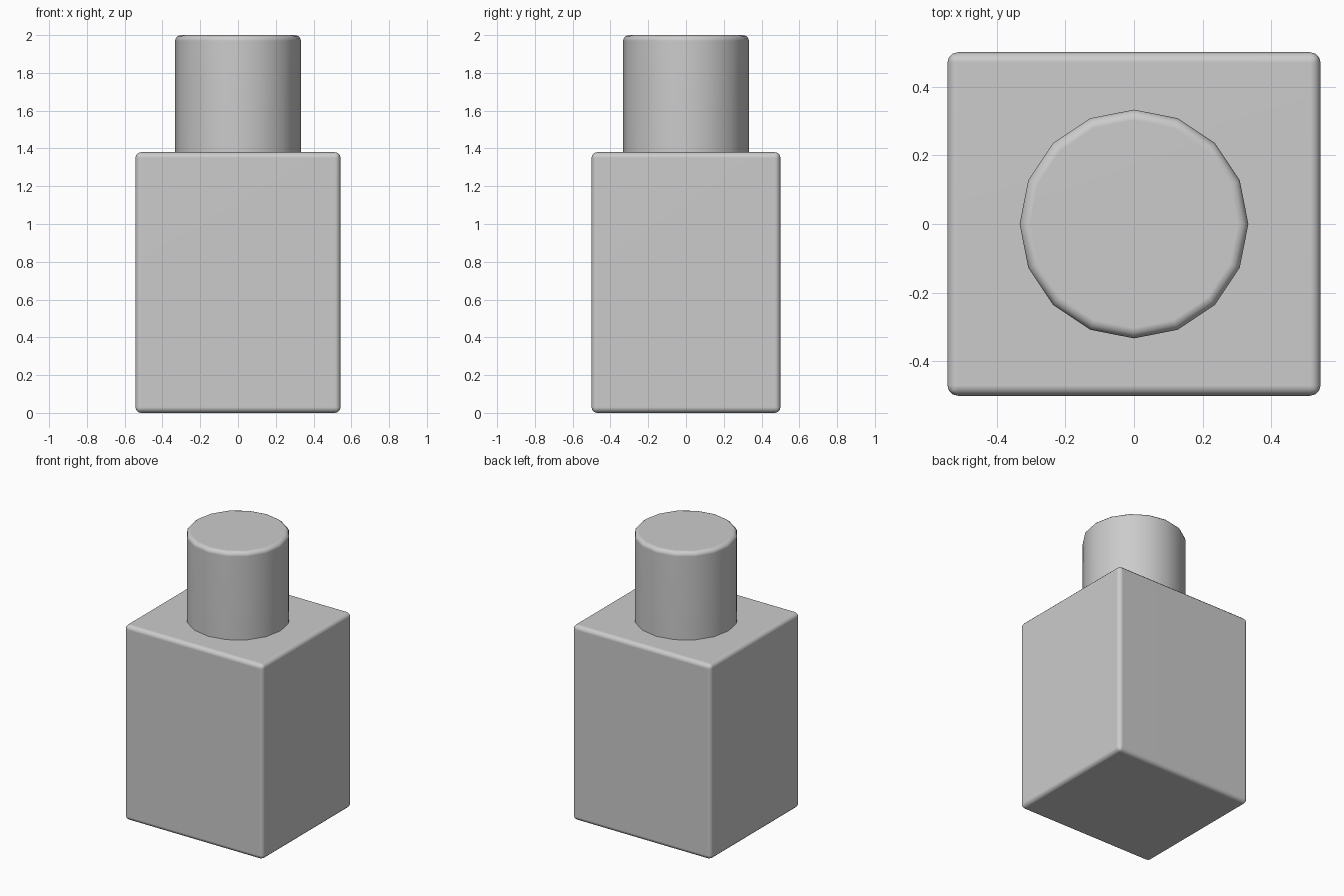
import bpy, math

if "Cube" in bpy.data.objects:
    bpy.data.objects.remove(bpy.data.objects["Cube"])


def finish(obj, name, width):
    """Name the part, round its sharp edges and shade it smooth."""
    obj.name = name
    bpy.ops.object.transform_apply(location=False, rotation=False, scale=True)
    bevel = obj.modifiers.new("rounded_edges", 'BEVEL')
    bevel.width = width
    bevel.segments = 3
    bevel.limit_method = 'ANGLE'
    bevel.angle_limit = math.radians(30)
    for p in obj.data.polygons:
        p.use_smooth = True
    normals = obj.modifiers.new("weighted_normals", 'WEIGHTED_NORMAL')
    normals.keep_sharp = True


# Rectangular bottle body
bpy.ops.mesh.primitive_cube_add(size=1, location=(0, 0, 0.69))
body = bpy.context.object
body.scale = (1.086, 1.0, 1.38)
finish(body, "bottle_body", 0.03)

# Sixteen-sided cap, its lower rim sunk into the body
bpy.ops.mesh.primitive_cylinder_add(vertices=16, radius=0.333, depth=0.66,
                                    location=(0, 0, 1.67))
finish(bpy.context.object, "bottle_cap", 0.03)
